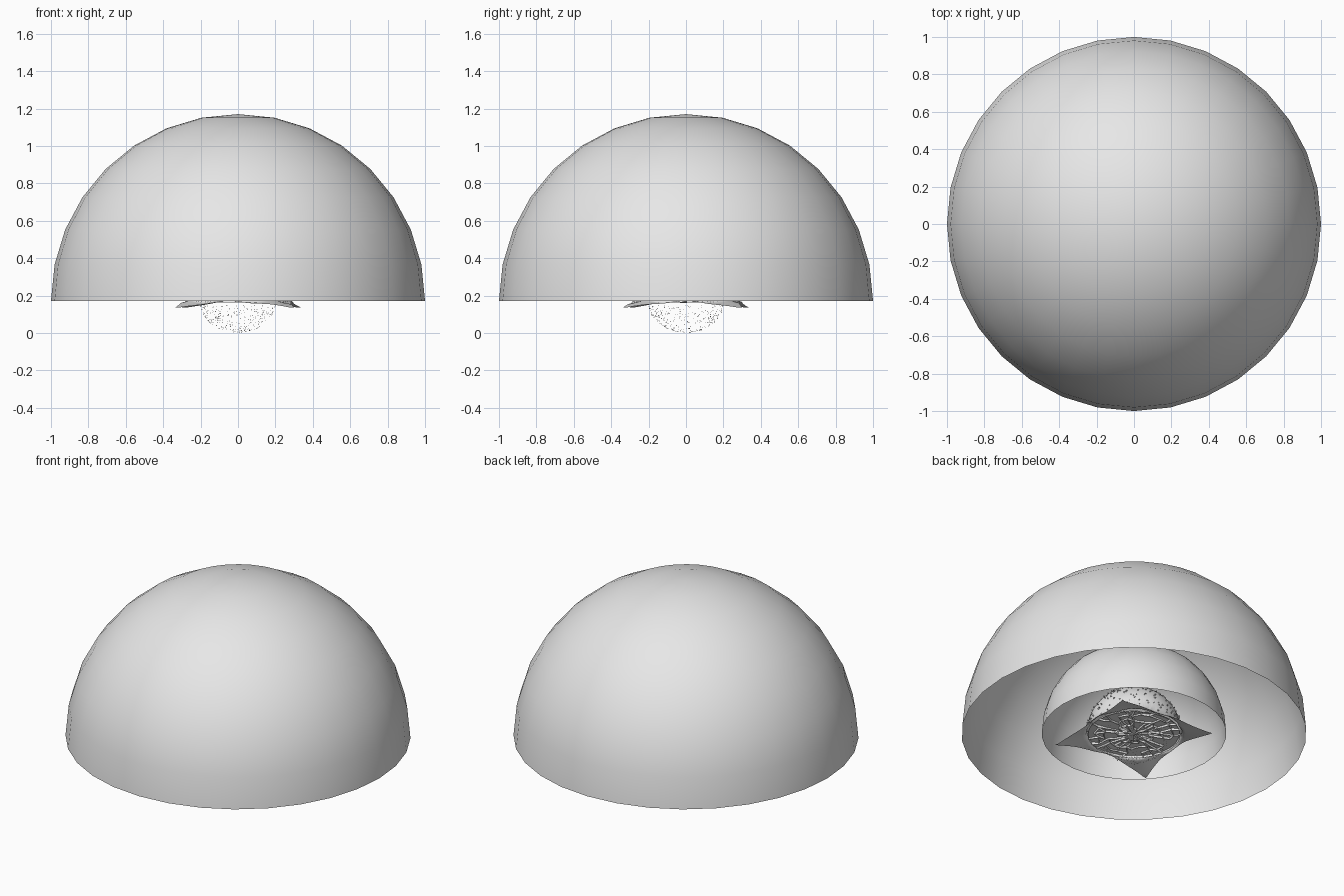
import bpy, bmesh, math, random
from mathutils import Vector, Matrix

random.seed(4)
cube = bpy.data.objects.get("Cube")
if cube:
    bpy.data.objects.remove(cube, do_unlink=True)

BASE = 0.17          # height of both dome rims
CORE = 0.27          # radius of the covered core

grey = bpy.data.materials.new("plain grey")
grey.use_nodes = True
grey.diffuse_color = (0.8, 0.8, 0.8, 1)
grey.node_tree.nodes["Principled BSDF"].inputs["Base Color"].default_value = (0.8, 0.8, 0.8, 1)


def add_object(name, bm, smooth):
    mesh = bpy.data.meshes.new(name)
    bm.to_mesh(mesh)
    bm.free()
    mesh.materials.append(grey)
    for poly in mesh.polygons:
        poly.use_smooth = smooth
    obj = bpy.data.objects.new(name, mesh)
    bpy.context.collection.objects.link(obj)
    return obj


def add_dome(name, radius):
    bm = bmesh.new()
    bmesh.ops.create_uvsphere(bm, u_segments=32, v_segments=16, radius=radius)
    lower = [v for v in bm.verts if v.co.z < -0.001]
    bmesh.ops.delete(bm, geom=lower, context='VERTS')
    bmesh.ops.translate(bm, verts=bm.verts, vec=(0, 0, BASE))
    add_object(name, bm, True)


# Nested open shells
add_dome("outer_dome", 1.0)
add_dome("inner_dome", 0.535)

# Square cloth draped over the core, with four drooping corners
bm = bmesh.new()
bmesh.ops.create_grid(bm, x_segments=48, y_segments=48, size=1)
for v in bm.verts:
    u, w = v.co.x, v.co.y
    x = 0.325 * u * (1 - 0.12 * (1 - w * w) * abs(u) ** 3)
    y = 0.325 * w * (1 - 0.12 * (1 - u * u) * abs(w) ** 3)
    r, a = math.hypot(x, y), math.atan2(y, x)
    if r < CORE + 0.005:
        z = BASE + math.sqrt((CORE + 0.005) ** 2 - r * r)
    else:
        t = min(1, (r - CORE) / 0.17)
        z = BASE - 0.035 * t + 0.006 * math.sin(7 * a + 1) * (1 - t)
    v.co = (x, y, z)
bmesh.ops.rotate(bm, verts=bm.verts, cent=(0, 0, 0),
                 matrix=Matrix.Rotation(math.radians(-3.5), 3, 'Z'))
add_object("draped_cloth", bm, True)

# Cracked underside of the core: jagged plates with raised edges
bm = bmesh.new()
sectors, rings = 28, 5
grid = []
for i in range(1, rings + 1):
    row = []
    for j in range(sectors):
        edge = i == rings
        r = CORE * i / rings + (0 if edge else random.uniform(-0.018, 0.018))
        a = math.tau * (j + (0 if edge else random.uniform(-0.4, 0.4))) / sectors
        row.append(bm.verts.new((r * math.cos(a), r * math.sin(a), BASE - 0.008)))
    grid.append(row)
centre = bm.verts.new((0, 0, BASE - 0.008))
for j in range(sectors):
    k = (j + 1) % sectors
    bm.faces.new((centre, grid[0][k], grid[0][j]))
    for inner, outer in zip(grid, grid[1:]):
        bm.faces.new((inner[j], inner[k], outer[k], outer[j]))
# Merge random neighbours into irregular plates
loose = [e for e in bm.edges if len(e.link_faces) == 2 and random.random() < 0.3]
bmesh.ops.dissolve_edges(bm, edges=loose, use_verts=False)
bmesh.ops.inset_individual(bm, faces=bm.faces[:], thickness=0.005, depth=0)
for f in bm.faces:
    f.normal_update()
    if f.normal.z > 0:
        f.normal_flip()
plates = [f for f in bm.faces if f.calc_area() > 0.0005]
for v in {v for f in plates for v in f.verts}:
    if v.co.to_2d().length < CORE - 0.003:
        v.co.z += random.uniform(0.006, 0.014)
add_object("cracked_core_base", bm, False)


# Tiny debris scattered on a rounded shell
def add_debris(name, count, centre_z, radii, lift, size):
    bm = bmesh.new()
    for _ in range(count):
        a, h = random.uniform(0, math.tau), random.uniform(*lift)
        s = math.sqrt(1 - h * h)
        spot = Vector((radii[0] * s * math.cos(a), radii[0] * s * math.sin(a),
                       centre_z + radii[1] * h))
        turn = Matrix.Rotation(random.uniform(0, math.tau), 4, (a, 1, h))
        bmesh.ops.create_cone(bm, cap_ends=True, segments=3, radius1=size,
                              radius2=0, depth=size * 1.5,
                              matrix=Matrix.Translation(spot) @ turn)
    # Keep everything above the ground
    low = min(v.co.z for v in bm.verts)
    if low < 0.02:
        bmesh.ops.translate(bm, verts=bm.verts, vec=(0, 0, -low))
    add_object(name, bm, False)


add_debris("falling_debris", 260, 0.165, (0.2, 0.16), (-1, -0.1), 0.003)
add_debris("shell_debris", 300, BASE, (CORE + 0.008, CORE + 0.008), (0.02, 0.8), 0.006)
